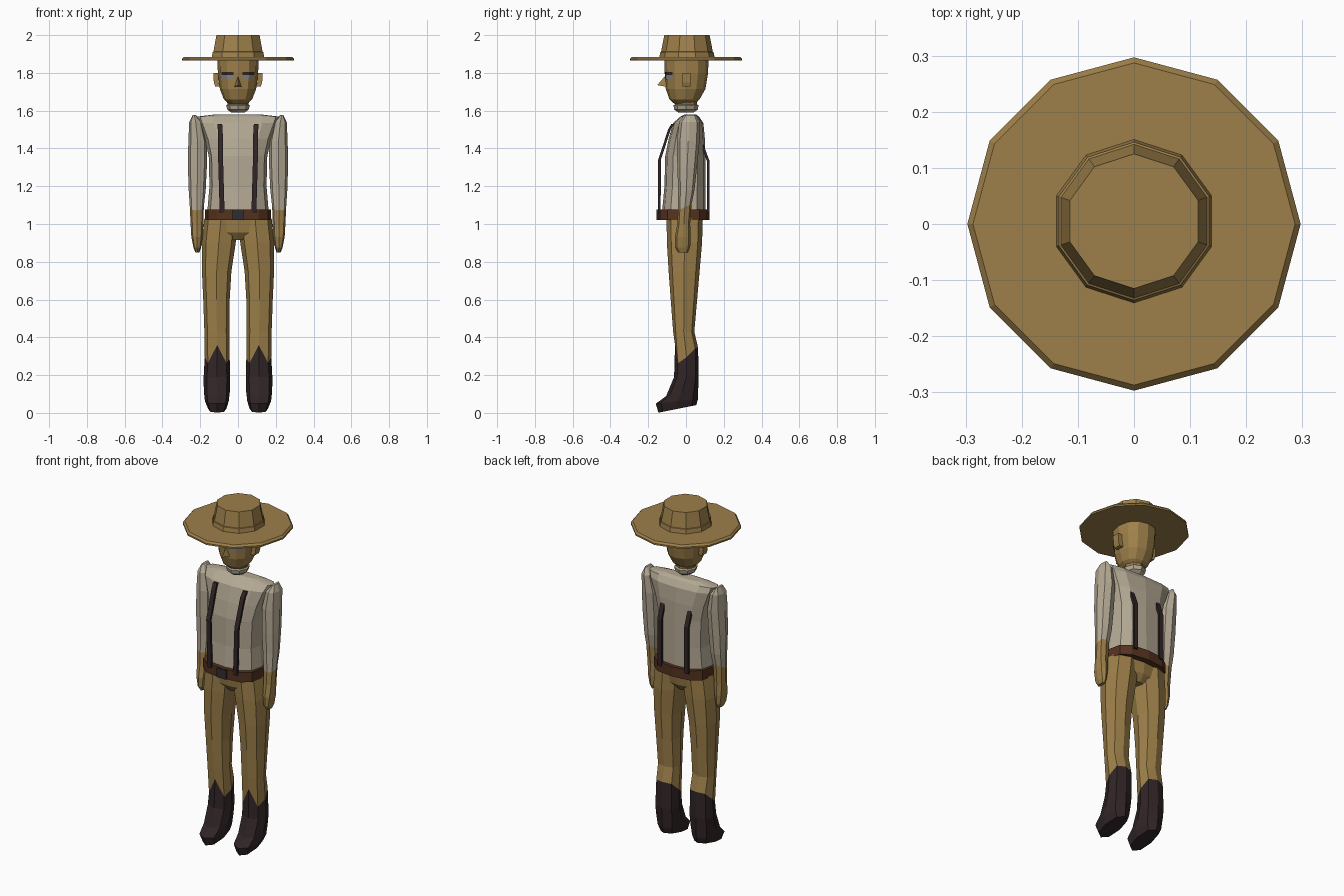
import bpy, bmesh, math
from mathutils import Vector


def material(name, rgb):
    m = bpy.data.materials.new(name)
    m.diffuse_color = (*rgb, 1)
    return m


TAN = material("tan", (0.34, 0.215, 0.068))
SHIRT = material("shirt_cream", (0.455, 0.395, 0.295))
DARK = material("dark_leather", (0.03, 0.018, 0.019))
BELT = material("belt_brown", (0.089, 0.032, 0.014))
GREY = material("eye_grey", (0.25, 0.23, 0.21))
BUCKLE = material("buckle_dark", (0.03, 0.027, 0.032))


def make(name, verts, faces, mat):
    bm = bmesh.new()
    vs = [bm.verts.new(v) for v in verts]
    for f in faces:
        bm.faces.new([vs[i] for i in f])
    bmesh.ops.recalc_face_normals(bm, faces=bm.faces)
    me = bpy.data.meshes.new(name)
    bm.to_mesh(me)
    bm.free()
    me.materials.append(mat)
    ob = bpy.data.objects.new(name, me)
    bpy.context.collection.objects.link(ob)
    return ob


def section(cx, cy, z, rx, ry, tilt, n, e):
    """Closed ring with one corner facing the front; e < 1 is boxier."""
    pts = []
    for i in range(n):
        a = -math.pi / 2 + 2 * math.pi * i / n
        c, s = (round(math.cos(a), 6), round(math.sin(a), 6))
        x = rx * math.copysign(abs(c) ** e, c)
        y = ry * math.copysign(abs(s) ** e, s)
        pts.append(Vector((cx + x, cy + y, z + tilt * y)))
    return pts


def loft(name, rings, mat, n=8, e=1.0, side=1, first=None, last=None):
    """rings: (cx, cy, z, rx, ry[, tilt]); first/last: heights for an end edge."""
    verts, faces, m = [], [], len(rings)
    for k, r in enumerate(rings):
        ring = section(*r[:5], r[5] if len(r) > 5 else 0, n, e)
        heights = first if k == 0 else last if k == m - 1 else None
        for i, p in enumerate(ring):
            z = heights[i] if heights else p.z
            verts.append((p.x * side, p.y, z))
    for k in range(m - 1):
        for i in range(n):
            j = (i + 1) % n
            faces.append((k * n + i, k * n + j, (k + 1) * n + j, (k + 1) * n + i))
    faces.append(tuple(range(n))[::-1])
    faces.append(tuple(range((m - 1) * n, m * n)))
    return make(name, verts, faces, mat)


def strap(name, path, width, thick, mat, side):
    """Flat band along (x, y, z) points, thickened in y."""
    verts, faces = [], []
    for x, y, z in path:
        for dx, dy in ((-1, -1), (1, -1), (1, 1), (-1, 1)):
            verts.append((side * (x + dx * width / 2), y + dy * thick / 2, z))
    for k in range(len(path) - 1):
        for i in range(4):
            j = (i + 1) % 4
            faces.append((k * 4 + i, k * 4 + j, k * 4 + 4 + j, k * 4 + 4 + i))
    e = len(path) * 4 - 4
    faces += [(3, 2, 1, 0), (e, e + 1, e + 2, e + 3)]
    return make(name, verts, faces, mat)


# Hat
loft("hat_brim", [(0, 0, 1.865, .297, .297), (0, 0, 1.874, .297, .297),
                  (0, 0, 1.885, .287, .287)], TAN, n=12)
crown = loft("hat_crown", [(0, .005, 1.883, .146, .146), (0, .005, 1.91, .141, .141),
                           (0, .005, 1.912, .137, .137), (0, .005, 2.0, .12, .12)], TAN, n=10)
for v in crown.data.vertices:  # point the crown corners to the back as well
    v.co.y = .01 - v.co.y

# Head
loft("head", [(0, -.008, 1.635, .045, .052), (0, -.008, 1.66, .075, .08),
              (0, -.002, 1.715, .096, .105), (0, .002, 1.80, .107, .115),
              (0, .002, 1.87, .108, .117)], TAN, n=12, e=.9)
loft("neck", [(0, 0, 1.615, .054, .056), (0, 0, 1.65, .058, .06)], TAN, n=8)
loft("collar", [(0, 0, 1.59, .035, .04), (0, 0, 1.605, .056, .062),
                (0, 0, 1.628, .063, .067), (0, 0, 1.634, .054, .058)], SHIRT, n=8)
make("nose", [(0, -.11, 1.785), (-.022, -.095, 1.725), (.022, -.095, 1.725),
              (0, -.152, 1.735)],
     [(0, 1, 3), (0, 3, 2), (1, 2, 3), (0, 2, 1)], TAN)


def face_plate(name, z0, z1, mat, side, out):
    """Thin patch hugging the front facets of the head."""
    verts = []
    for z in (z0, z1):
        t = (z - 1.715) / .085
        k = min(t, 1)
        v = section(0, -.002 + .004 * k, z, .096 + .011 * k, .105 + .01 * k, 0, 12, .9)
        for p in (v[0].lerp(v[1], .4), v[1], v[1].lerp(v[2], .75)):
            verts.append((p.x * out * side, p.y * out, z))
    make(name, verts, [(0, 1, 4, 3), (1, 2, 5, 4)], mat)


for s, tag in ((-1, "left"), (1, "right")):
    face_plate("eye_" + tag, 1.766, 1.788, GREY, s, 1.025)
    face_plate("brow_" + tag, 1.788, 1.806, DARK, s, 1.04)
    strap("ear_" + tag, [(.108, .002, 1.728), (.115, .003, 1.75), (.118, .003, 1.80)],
          .026, .043, TAN, s)

# Torso
loft("shirt", [(0, -.012, 1.06, .163, .115), (0, -.006, 1.2, .151, .108),
               (0, -.004, 1.36, .155, .106), (0, .004, 1.45, .176, .096),
               (0, .012, 1.535, .21, .08), (0, .02, 1.568, .222, .05),
               (0, .022, 1.58, .12, .03)], SHIRT, n=12, e=.72)
loft("belt", [(0, -.013, 1.02, .176, .137), (0, -.013, 1.078, .176, .137)],
     BELT, n=12, e=.7)
strap("buckle", [(0, -.152, 1.022), (0, -.152, 1.076)], .06, .009, BUCKLE, 1)

# Hips
loft("trouser_hips", [(0, -.008, .915, .03, .06), (0, -.008, .955, .135, .088),
                      (0, -.007, 1.035, .176, .098)], TAN, n=10, e=.75)

# Boot top edge: pointed at the front, dipping at the front corners, high at the back
edge = [.36, .262, .295, .34, .345, .34, .295, .262]

for s, tag in ((-1, "left"), (1, "right")):
    # Trouser leg and boot
    loft("trouser_leg_" + tag, [(.09, -.007, 1.03, .088, .096), (.102, -.008, .9, .09, .093),
                                (.113, -.01, .75, .078, .082), (.114, -.011, .6, .07, .07),
                                (.112, -.012, .43, .066, .056),
                                (.11, .003, .3, .066, .061)],
         TAN, e=.82, side=s, last=edge)
    loft("boot_" + tag, [(.11, .003, .3, .066, .061), (.112, .002, .19, .07, .065),
                         (.112, -.02, .115, .069, .085, .3),
                         (.112, -.048, .062, .063, .112, .12),
                         (.11, -.046, .021, .048, .1, .2)],
         DARK, e=.82, side=s, first=edge)
    # Sleeve and hand, joined by a slanted cuff
    loft("sleeve_" + tag, [(.232, .022, 1.577, .008, .03), (.224, .018, 1.54, .034, .055),
                           (.214, .012, 1.44, .049, .06), (.215, .006, 1.3, .05, .052),
                           (.216, .002, 1.18, .045, .043),
                           (.218, -.006, 1.09, .037, .036, .5)], SHIRT, side=s, e=.9)
    loft("hand_" + tag, [(.218, -.006, 1.09, .037, .036, .5), (.217, -.012, 1.0, .034, .034),
                         (.217, -.017, .93, .03, .042), (.216, -.018, .875, .02, .04),
                         (.215, -.016, .85, .011, .026)], TAN, side=s, e=.9)
    # Suspenders
    strap("front_suspender_" + tag, [(.097, -.07, 1.53), (.094, -.088, 1.50),
                                     (.092, -.14, 1.34), (.084, -.141, 1.06)],
          .026, .014, DARK, s)
    strap("back_suspender_" + tag, [(.088, .086, 1.42), (.088, .117, 1.335),
                                    (.088, .117, 1.06)], .026, .014, DARK, s)
